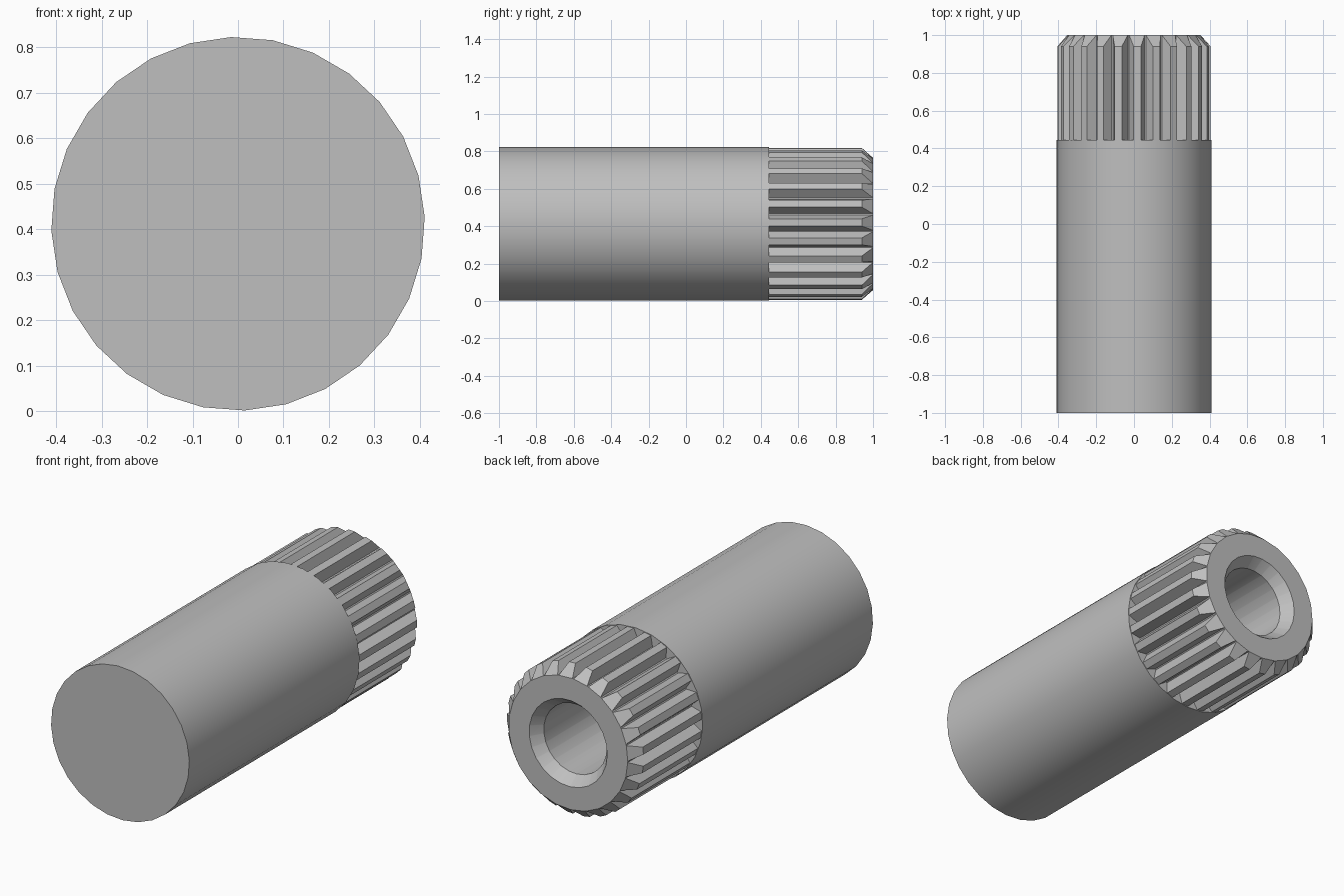
import bpy
import bmesh
from math import cos, sin, radians, tau

cube = bpy.data.objects.get("Cube")
if cube:
    bpy.data.objects.remove(cube, do_unlink=True)

AXIS_Z = 0.412
TEETH = 25
TIP_R, ROOT_R = 0.406, 0.354

# Material
steel = bpy.data.materials.new("plain grey")
steel.use_nodes = True
GREY = (0.52, 0.52, 0.52, 1)
steel.diffuse_color = GREY
steel.node_tree.nodes["Principled BSDF"].inputs["Base Color"].default_value = GREY


def ring(points, y):
    """Place polar (radius, angle) points around the long axis."""
    return [(r * cos(a), y, AXIS_Z + r * sin(a)) for r, a in points]


def loft(name, rings, cap_first=False, cap_last=False):
    """Join rings of equal length into one smooth-by-angle object."""
    bm = bmesh.new()
    loops = [[bm.verts.new(p) for p in pts] for pts in rings]
    n = len(loops[0])
    for a, b in zip(loops, loops[1:]):
        for i in range(n):
            j = (i + 1) % n
            bm.faces.new((a[i], a[j], b[j], b[i]))
    if cap_first:
        bm.faces.new(loops[0])
    if cap_last:
        bm.faces.new(loops[-1])
    bmesh.ops.remove_doubles(bm, verts=bm.verts[:], dist=0.0001)
    bmesh.ops.recalc_face_normals(bm, faces=bm.faces[:])
    mesh = bpy.data.meshes.new(name)
    bm.to_mesh(mesh)
    bm.free()
    mesh.materials.append(steel)
    obj = bpy.data.objects.new(name, mesh)
    bpy.context.collection.objects.link(obj)
    bpy.ops.object.select_all(action='DESELECT')
    obj.select_set(True)
    bpy.context.view_layer.objects.active = obj
    bpy.ops.object.shade_smooth_by_angle(angle=radians(30))
    return obj


# Plain shaft: closed front, rear shoulder left open for the bore
SIDES = 28
angles = [radians(-87.9) + tau * i / SIDES for i in range(SIDES)]


def circle(r, angs):
    return [(r, a) for a in angs]


loft("shaft", [ring(circle(0.411, angles), -1),
               ring(circle(0.411, angles), 0.445),
               ring(circle(0.33, angles), 0.445)], cap_first=True)

# Splined end: each tooth is root, tip, tip, root
profile, end_angles = [], []
pitch = tau / TEETH
for k in range(TEETH):
    mid = radians(87.5) + k * pitch
    tip, root = pitch * 0.19, pitch * 0.46
    profile += [(ROOT_R, mid - root), (TIP_R, mid - tip),
                (TIP_R, mid + tip), (ROOT_R, mid + root)]
    # At the end face the chamfer brings each tip down to its root
    end_angles += [mid - root, mid - root, mid + root, mid + root]

loft("splined_end", [ring(profile, 0.44),
                     ring(profile, 0.94),
                     ring(circle(ROOT_R, end_angles), 1),
                     ring(circle(0.232, end_angles), 1),
                     ring(circle(0.187, end_angles), 0.94)])

# Blind bore with a flat bottom
bore_angles = [tau * i / 50 for i in range(50)]
loft("bore", [ring(circle(0.187, end_angles), 0.94),
              ring(circle(0.187, end_angles), 0.25)], cap_last=False)
loft("bore_bottom", [ring(circle(0.187, bore_angles), 0.25),
                     ring(circle(0.05, bore_angles), 0.25)], cap_last=True)

# The bore is seen from inside, its bottom from the rear
for name, inward in (("bore", True), ("bore_bottom", False)):
    mesh = bpy.data.objects[name].data
    face = mesh.polygons[0]
    out = face.center.copy()
    out.z -= AXIS_Z
    out.y = 0
    wrong = face.normal.dot(out) > 0 if inward else face.normal.y < 0
    if wrong:
        mesh.flip_normals()
